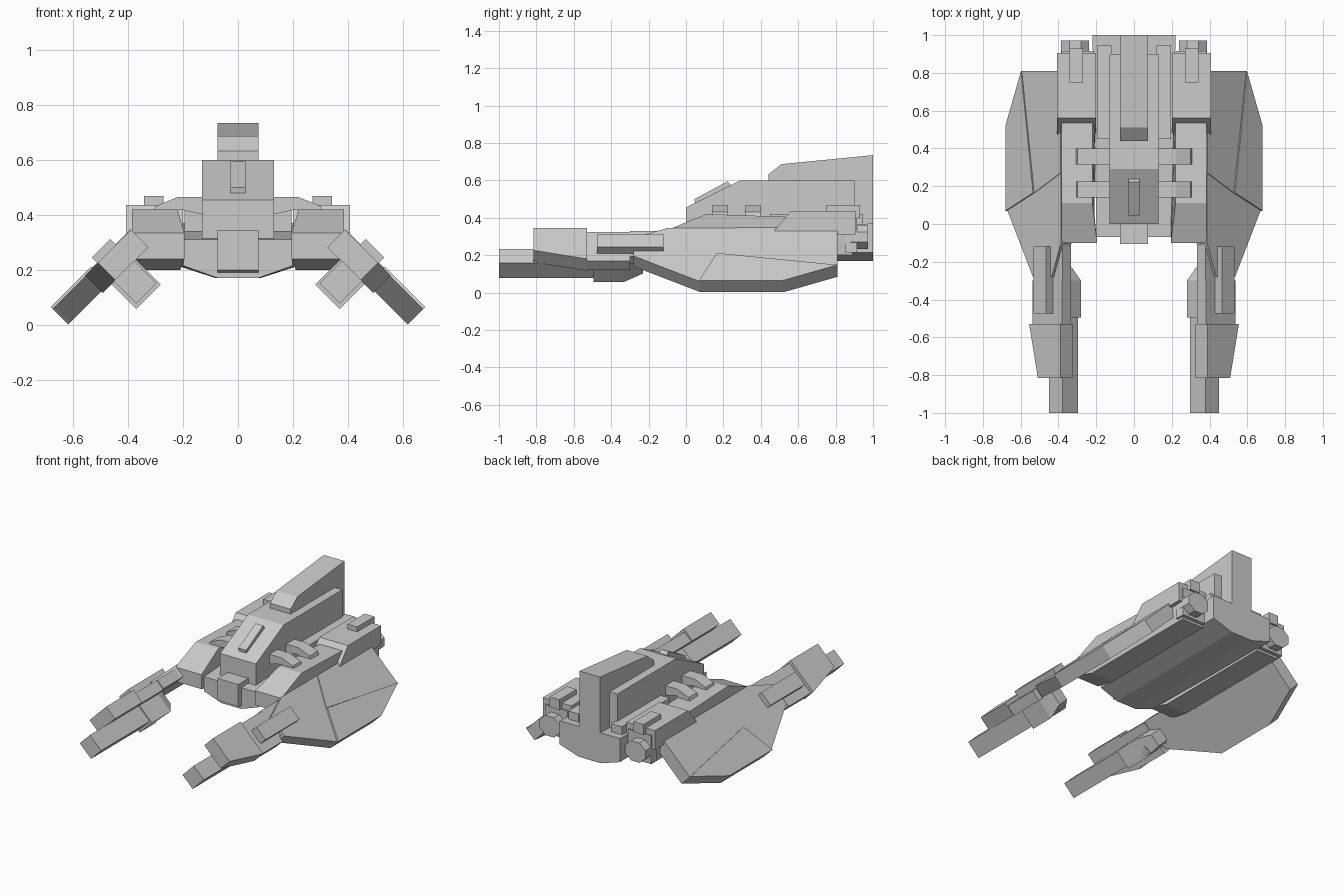
import bpy, bmesh, math
from mathutils import Vector

if "Cube" in bpy.data.objects:
    bpy.data.objects.remove(bpy.data.objects["Cube"], do_unlink=True)

grey = bpy.data.materials.new("hull_grey")
grey.use_nodes = True
COLOR = (0.6, 0.6, 0.6, 1)
grey.diffuse_color = COLOR
grey.node_tree.nodes["Principled BSDF"].inputs["Base Color"].default_value = COLOR

R2 = math.sqrt(2)
# Profile planes: side profile along x, front profile along y, 45 degree wing plane
SIDE = lambda a, b, d: (d, a, b)               # (y, z), depth x
FRONT = lambda a, b, d: (a, d, b)              # (x, z), depth y
WING = lambda a, b, d: ((d + b) / R2, a, (d - b) / R2)  # (y, outward-down), depth outward-up


def prism(name, plane, pts, lo, hi, mirror=False):
    """Extrude a closed profile from lo to hi, optionally mirrored across x."""
    bm = bmesh.new()
    ends = [[bm.verts.new(plane(a, b, d)) for a, b in pts] for d in (lo, hi)]
    bm.faces.new(ends[0])
    bm.faces.new(ends[1][::-1])
    n = len(pts)
    for i in range(n):
        j = (i + 1) % n
        bm.faces.new((ends[0][i], ends[1][i], ends[1][j], ends[0][j]))
    bmesh.ops.recalc_face_normals(bm, faces=bm.faces)
    me = bpy.data.meshes.new(name)
    bm.to_mesh(me)
    bm.free()
    me.materials.append(grey)
    ob = bpy.data.objects.new(name, me)
    bpy.context.collection.objects.link(ob)
    if mirror:
        ob.modifiers.new("Mirror", "MIRROR").use_mirror_merge = False
    return ob


def rect(a0, a1, b0, b1):
    return [(a0, b0), (a1, b0), (a1, b1), (a0, b1)]


# Central hull with keel chamfers, narrowing slightly at the nose
hull = prism("hull", FRONT,
             [(-.08, .17), (.08, .17), (.22, .215), (.22, .37), (-.22, .37), (-.22, .215)],
             -.07, 1.0)
for v in hull.data.vertices:
    if v.co.y < 0:
        v.co.x *= .9
        v.co.z = min(v.co.z, .31)

prism("nose_block", SIDE, [(-.105, .2), (0, .17), (.05, .17), (.05, .345), (-.105, .345)], -.075, .075)

# Cabin, roof plate and tail fin
prism("cabin", SIDE, [(0, .28), (.9, .28), (.9, .6), (.29, .6), (.01, .46), (0, .455)], -.13, .13)
prism("cabin_hatch", SIDE, [(.05, .47), (.24, .565), (.235, .58), (.222, .595), (.045, .5)], -.028, .028)
prism("tail_fin", SIDE,
      [(.44, .58), (.9, .55), (.9, .2), (1, .2), (1, .735), (.51, .687), (.44, .632)], -.075, .075)
prism("side_ledge", SIDE, rect(.45, .945, .32, .42), .12, .195, True)

# Bent ribs joining cabin and nacelles
RIB = [(.12, .40), (.12, .465), (.22, .465), (.3, .432), (.315, .39), (.27, .39), (.21, .42)]
for i, y in enumerate((.14, .315)):
    prism(f"rib_{i + 1}", FRONT, RIB, y, y + .085, True)

# Side nacelles with sloped noses; the inner top edge is drawn in
nacelle = prism("nacelle", SIDE,
                [(-.1, .24), (.05, .2), (.89, .2), (.89, .31), (.55, .405), (.11, .42), (-.1, .335)],
                .195, .385, True)
for v in nacelle.data.vertices:
    if v.co.x < .3 and v.co.z > .4:
        v.co.x = .22
    if v.co.z < .21:
        v.co.x = .21 if v.co.x < .3 else .37

prism("engine_housing", SIDE, [(.455, .31), (.905, .31), (.905, .436), (.56, .436)], .2, .408, True)
prism("engine_cap", SIDE, rect(.75, .93, .4, .468), .27, .342, True)
prism("engine_rear", SIDE, rect(.85, .915, .215, .4), .22, .385, True)
OCT = [(.312 + .074 * math.cos(math.radians(22.5 + 45 * k)) / .924,
        .297 + .065 * math.sin(math.radians(22.5 + 45 * k)) / .924) for k in range(8)]
prism("thruster", FRONT, OCT, .88, .972, True)

# Slanted wings: base plate with two raised rear panels
prism("wing", WING, [(-.28, .1), (-.28, .24), (.06, .425), (.075, .435), (.52, .435),
                     (.81, .318), (.81, .03), (-.1, .03)], .438, .517, True)
prism("wing_upper_panel", WING, [(.27, .03), (.165, .225), (.81, .318), (.81, .03)], .51, .522, True)
prism("wing_lower_panel", WING, [(.165, .228), (.07, .435), (.52, .435), (.81, .318)], .51, .528, True)

# Weapon arms reaching forward from the wings
prism("arm_root", WING, rect(-.3, .1, .035, .13), .435, .5, True)
prism("arm_middle", WING, rect(-.55, -.3, .04, .26), .43, .5, True)
prism("arm_shroud", WING, [(-.815, .03), (-.53, .03), (-.53, .265), (-.815, .2)], .43, .52, True)
prism("arm_link", WING, rect(-.32, -.25, .06, .22), .435, .495, True)
prism("arm_top_box", WING, rect(-.475, -.12, .108, .203), .49, .549, True)
prism("barrel", WING, rect(-1.0, -.3, .102, .206), .317, .432, True)

# Underslung box with a tapered rear end
pod = prism("barrel_pod", WING, [(-.495, .095), (-.3, .095), (-.23, .12), (-.23, .2), (-.33, .22), (-.495, .22)],
            .302, .44, True)
for v in pod.data.vertices:
    if v.co.y > -.25 and (v.co.x + v.co.z) / R2 < .35:
        v.co += Vector((.03, 0, .03))
